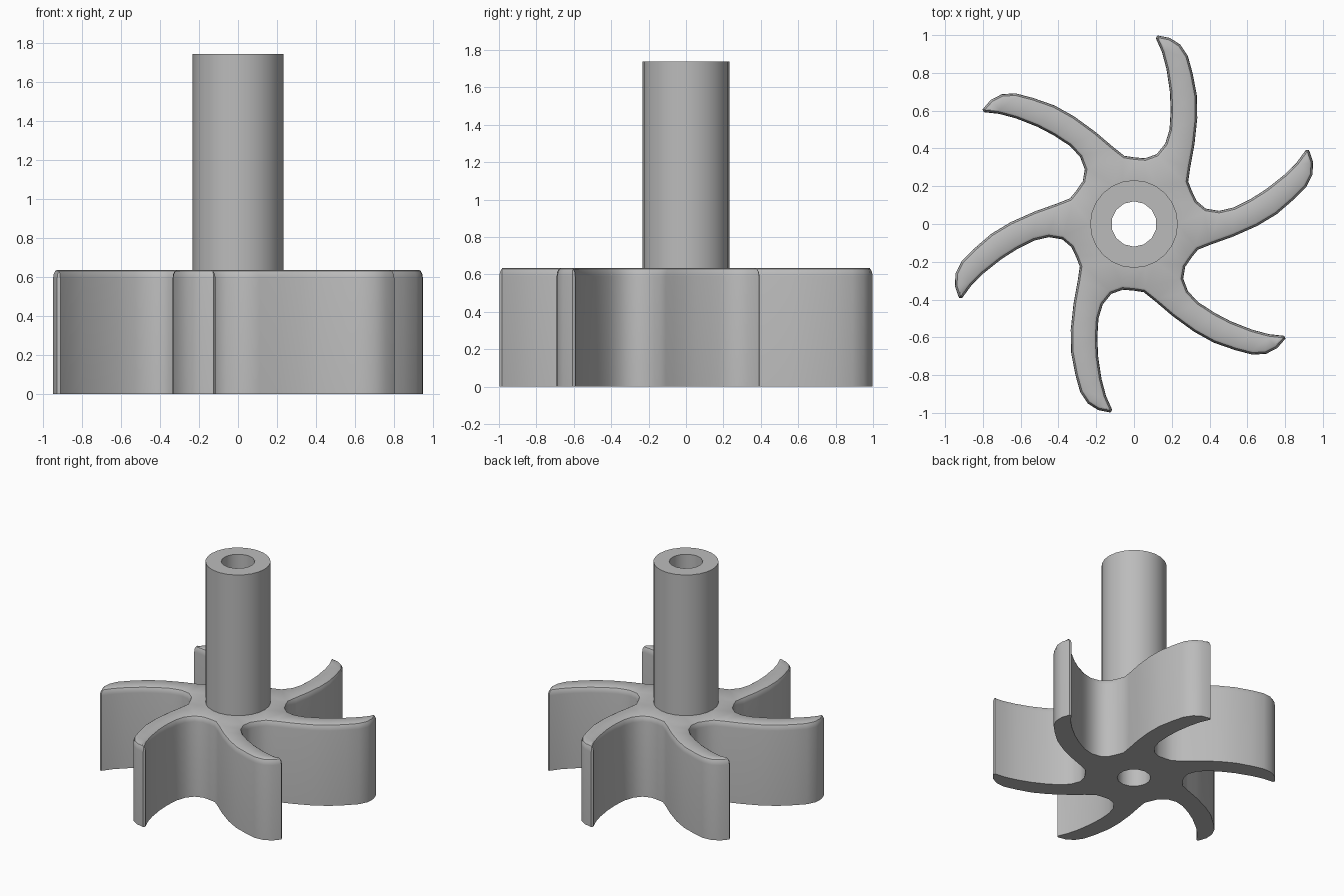
import bpy
import bmesh
import math
from mathutils import Vector, Matrix

cube = bpy.data.objects.get("Cube")
if cube:
    bpy.data.objects.remove(cube)

BLADES = 6
ROTOR_TOP, SHAFT_TOP = 0.635, 1.74
SHAFT_R, BORE_R = 0.232, 0.12

metal = bpy.data.materials.new("grey metal")
metal.use_nodes = True
metal.diffuse_color = (0.5, 0.5, 0.5, 1)
metal.node_tree.nodes["Principled BSDF"].inputs["Base Color"].default_value = (0.5, 0.5, 0.5, 1)

# One swept blade, from the valley on its left to the valley on its right
BLADE = [(0.0, 0.353), (0.06, 0.348), (0.12, 0.37), (0.165, 0.425), (0.188, 0.5),
         (0.194, 0.6), (0.19, 0.7), (0.172, 0.82), (0.148, 0.91), (0.115, 0.985),
         (0.125, 0.998), (0.19, 0.985), (0.245, 0.95), (0.285, 0.89), (0.31, 0.8),
         (0.333, 0.68), (0.335, 0.56), (0.32, 0.42), (0.298, 0.3), (0.287, 0.225)]


def outline():
    pts = []
    for i in range(BLADES):
        turn = Matrix.Rotation(-math.tau * i / BLADES, 2)
        pts += [turn @ Vector(p) for p in BLADE]
    return pts


def shrink(pts, d):
    """Move a clockwise outline inward by d along its corner normals."""
    out = []
    for i, p in enumerate(pts):
        a = (p - pts[i - 1]).normalized()
        b = (pts[(i + 1) % len(pts)] - p).normalized()
        n = Vector((a.y + b.y, -a.x - b.x)).normalized()
        out.append(p + n * d / max(0.6, n.dot(Vector((a.y, -a.x)))))
    return out


def circle(r, n):
    return [Vector((r * math.sin(math.tau * i / n), r * math.cos(math.tau * i / n)))
            for i in range(n)]


def ring(bm, pts, z):
    verts = [bm.verts.new((p.x, p.y, z)) for p in pts]
    edges = [bm.edges.new((v, verts[i - 1])) for i, v in enumerate(verts)]
    return verts, edges


def wall(bm, low, high):
    a, b = low[0], high[0]
    for i in range(len(a)):
        bm.faces.new((a[i - 1], a[i], b[i], b[i - 1]))


def cap(bm, outer, inner, up):
    bmesh.ops.triangle_fill(bm, use_beauty=True, edges=outer[1] + inner[1],
                            normal=(0, 0, up))


def finish(bm, name):
    bmesh.ops.recalc_face_normals(bm, faces=bm.faces[:])
    mesh = bpy.data.meshes.new(name)
    bm.to_mesh(mesh)
    bm.free()
    obj = bpy.data.objects.new(name, mesh)
    mesh.materials.append(metal)
    bpy.context.collection.objects.link(obj)
    bpy.ops.object.select_all(action="DESELECT")
    obj.select_set(True)
    bpy.context.view_layer.objects.active = obj
    bpy.ops.object.shade_smooth_by_angle(angle=math.radians(35))


# Rotor: straight walls, rounded top rim, flat top and bottom
bm = bmesh.new()
shape = outline()
base = ring(bm, shape, 0)
last = base
for step in range(4):
    t = math.pi / 2 * step / 3
    level = ring(bm, shrink(shape, 0.022 * (1 - math.cos(t))),
                 ROTOR_TOP - 0.045 * (1 - math.sin(t)))
    wall(bm, last, level)
    last = level
cap(bm, last, ring(bm, circle(SHAFT_R, 24), ROTOR_TOP), 1)
bore_low = ring(bm, circle(BORE_R, 14), 0)
cap(bm, base, bore_low, -1)
finish(bm, "bladed_rotor")

# Shaft: hollow tube whose bore runs down through the rotor
bm = bmesh.new()
outer_low = ring(bm, circle(SHAFT_R, 24), ROTOR_TOP)
outer_top = ring(bm, circle(SHAFT_R, 24), SHAFT_TOP)
inner_low = ring(bm, circle(BORE_R, 14), 0)
inner_top = ring(bm, circle(BORE_R, 14), SHAFT_TOP)
wall(bm, outer_low, outer_top)
wall(bm, inner_low, inner_top)
cap(bm, outer_top, inner_top, 1)
finish(bm, "hollow_shaft")
